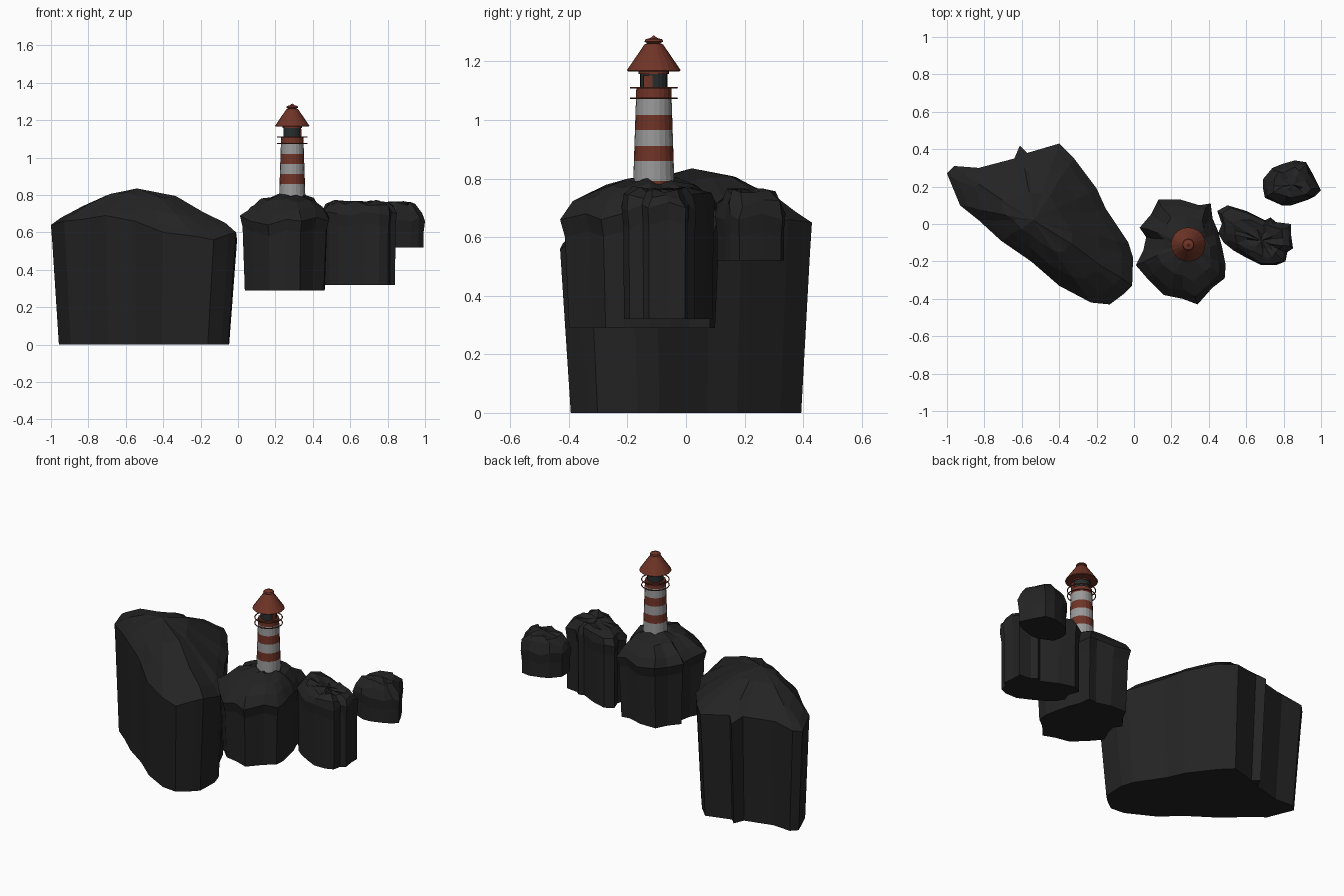
import bpy, bmesh, math, random

if "Cube" in bpy.data.objects:
    bpy.data.objects.remove(bpy.data.objects["Cube"])

random.seed(4)


def material(name, rgb):
    m = bpy.data.materials.new(name)
    m.diffuse_color = (*rgb, 1)
    m.use_nodes = True
    m.node_tree.nodes["Principled BSDF"].inputs["Base Color"].default_value = m.diffuse_color
    return m


ROCK = material("dark rock", (0.017, 0.017, 0.017))
RED = material("brick red", (0.16, 0.034, 0.02))
WHITE = material("weathered white", (0.32, 0.32, 0.32))
GLASS = material("lantern glass", (0.02, 0.026, 0.026))


def finish(name, bm, mats):
    bmesh.ops.recalc_face_normals(bm, faces=bm.faces)
    me = bpy.data.meshes.new(name)
    bm.to_mesh(me)
    bm.free()
    for m in mats:
        me.materials.append(m)
    ob = bpy.data.objects.new(name, me)
    bpy.context.collection.objects.link(ob)
    return ob


def bridge(bm, a, b, mat=0):
    n = len(a)
    for i in range(n):
        f = bm.faces.new((a[i], a[(i + 1) % n], b[(i + 1) % n], b[i]))
        f.material_index = mat


def rock(name, rim, base_z, base_scale, neck, peak, steps, jitter):
    """Stack of rings: flat base, neck under the overhang, craggy rim, domed top."""
    bm = bmesh.new()
    xs, ys = [p[0] for p in rim], [p[1] for p in rim]
    cx, cy = (min(xs) + max(xs)) / 2, (min(ys) + max(ys)) / 2

    def scaled(s, zf):
        return [bm.verts.new((cx + (x - cx) * s, cy + (y - cy) * s, zf(z))) for x, y, z in rim]

    rings = [scaled(base_scale, lambda z: base_z),
             scaled(neck[0], lambda z: z - neck[1]),
             scaled(1, lambda z: z)]
    for t, g in steps:
        ring = []
        for x, y, z in rim:
            j = [random.uniform(-jitter, jitter) for _ in range(3)]
            ring.append(bm.verts.new((x + (peak[0] - x) * t + j[0],
                                      y + (peak[1] - y) * t + j[1],
                                      z + (peak[2] - z) * g + j[2])))
        rings.append(ring)
    bm.faces.new(rings[0])
    for a, b in zip(rings, rings[1:]):
        bridge(bm, a, b)
    top = bm.verts.new(peak)
    last = rings[-1]
    for i in range(len(last)):
        bm.faces.new((last[i], last[(i + 1) % len(last)], top))
    return finish(name, bm, [ROCK])


# Large sloping rock
rock("large_rock",
     [(-1, .27, .64), (-.96, .31, .65), (-.83, .30, .67), (-.64, .35, .67), (-.61, .42, .64),
      (-.57, .38, .67), (-.40, .43, .65), (-.32, .35, .66), (-.20, .19, .64), (-.15, .08, .62),
      (-.03, -.10, .58), (-.005, -.18, .56), (-.01, -.33, .60), (-.05, -.37, .59),
      (-.13, -.43, .56), (-.23, -.42, .58), (-.40, -.33, .60), (-.55, -.20, .66),
      (-.71, -.09, .69), (-.83, .02, .67), (-.93, .10, .66)],
     0, .915, (.985, .10), (-.54, .02, .835), [(.12, .2), (.32, .47), (.62, .82)], .006)

# Lighthouse rock
rock("lighthouse_rock",
     [(.03, -.02, .68), (.09, .05, .67), (.13, .13, .68), (.25, .13, .66), (.35, .10, .68),
      (.41, .11, .67), (.42, .03, .67), (.45, -.04, .66), (.47, -.12, .69), (.49, -.22, .68),
      (.485, -.29, .66), (.42, -.34, .68), (.34, -.43, .66), (.26, -.40, .67), (.16, -.38, .64),
      (.07, -.29, .66), (.01, -.22, .69), (.05, -.14, .67), (.065, -.07, .66)],
     .29, .89, (.94, .06), (.29, -.11, .80), [(.15, .4), (.4, .78), (.7, .96)], .011)

# Narrow rock
rock("narrow_rock",
     [(.50, .10, .72), (.60, .07, .70), (.70, .02, .71), (.73, .035, .69), (.76, .01, .71),
      (.84, .00, .70), (.84, -.06, .72), (.85, -.13, .70), (.82, -.15, .71), (.81, -.20, .69),
      (.76, -.22, .70), (.68, -.22, .71), (.60, -.18, .69), (.53, -.14, .70), (.48, -.10, .71),
      (.45, -.05, .70), (.47, .00, .72), (.445, .07, .71)],
     .32, .95, (.96, .06), (.68, -.09, .765), [(.12, .6), (.35, .95), (.65, .9)], .012)

# Small outer rock
rock("small_rock",
     [(.69, .24, .67), (.74, .30, .68), (.79, .32, .66), (.86, .34, .68), (.92, .33, .66),
      (.96, .26, .68), (1.0, .18, .66), (.97, .15, .68), (.93, .13, .66), (.84, .10, .67),
      (.79, .10, .68), (.70, .14, .66), (.69, .19, .68)],
     .52, .95, (.95, .06), (.85, .21, .765), [(.13, .5), (.35, .9), (.65, .9)], .013)

CX, CY = .29, -.11


def lathe(name, profile, mats, index=None, sides=20):
    """Revolve (radius, z) points about the tower axis, one material per band."""
    bm = bmesh.new()
    rings = [[bm.verts.new((CX + r * math.cos(2 * math.pi * i / sides),
                            CY + r * math.sin(2 * math.pi * i / sides), z))
              for i in range(sides)] for r, z in profile]
    for k in range(len(rings) - 1):
        bridge(bm, rings[k], rings[k + 1], index[k] if index else 0)
    bm.faces.new(rings[0]).material_index = index[0] if index else 0
    bm.faces.new(rings[-1]).material_index = index[-1] if index else 0
    return finish(name, bm, mats)


# Striped tower, tapering upwards
levels = [.75, .792, .86, .912, .966, 1.018, 1.075, 1.11]
lathe("striped_tower", [(.0715 - .033 * (z - .75), z) for z in levels], [RED, WHITE],
      [k % 2 for k in range(7)])

# Lantern room, with red collar and door
lathe("lantern_room", [(.047, 1.105), (.047, 1.17)], [GLASS])
lathe("lantern_collar", [(.052, 1.158), (.052, 1.168)], [RED])
bm = bmesh.new()
bmesh.ops.create_cube(bm, size=1)
for v in bm.verts:
    v.co = (CX + .045 + v.co.x * .008, CY - .02 + v.co.y * .03, 1.13 + v.co.z * .045)
finish("lantern_door", bm, [RED])

# Gallery rings
for label, z in (("lower", 1.075), ("upper", 1.11)):
    bpy.ops.mesh.primitive_torus_add(major_segments=24, minor_segments=6, major_radius=.079,
                                     minor_radius=.0032, location=(CX, CY, z))
    ob = bpy.context.object
    ob.name = label + "_gallery_ring"
    ob.data.materials.append(RED)

# Conical roof with cap
lathe("roof", [(.088, 1.166), (.092, 1.17), (.032, 1.258), (.022, 1.262), (.032, 1.268),
               (.028, 1.276), (.012, 1.28), (.002, 1.288)], [RED])
